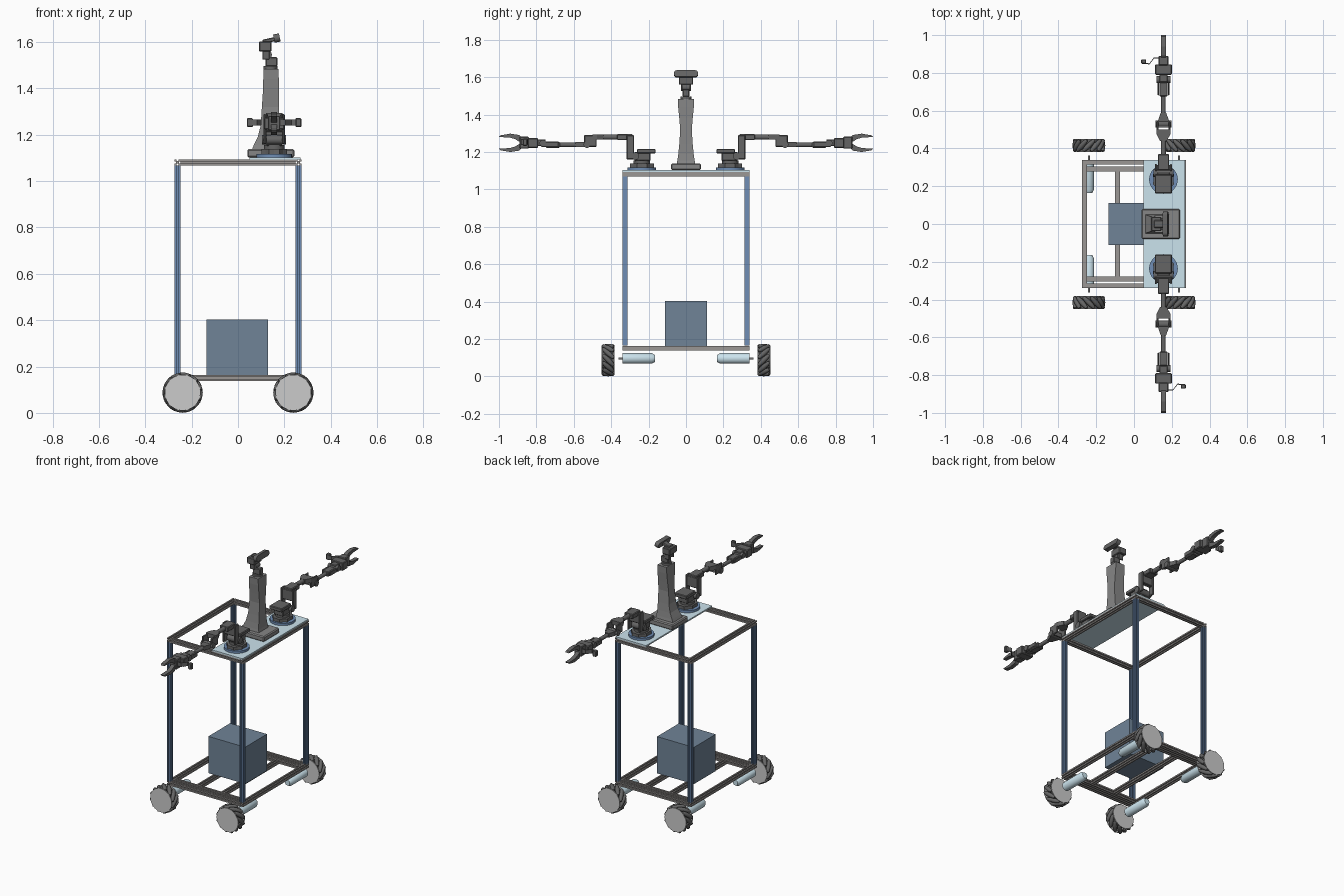
import bpy, bmesh, math
from mathutils import Matrix, Vector

if "Cube" in bpy.data.objects:
    bpy.data.objects.remove(bpy.data.objects["Cube"])


def material(name, r, g, b):
    m = bpy.data.materials.new(name)
    m.diffuse_color = (r, g, b, 1)
    m.use_nodes = True
    m.node_tree.nodes["Principled BSDF"].inputs["Base Color"].default_value = m.diffuse_color
    return m


DARK = material("dark_plastic", .13, .13, .13)
GREY = material("mid_grey", .24, .24, .24)
FRAME = material("frame_grey", .33, .31, .30)
BLUE = material("post_blue", .16, .27, .46)
PALE = material("pale_blue", .60, .77, .85)
NAVY = material("box_navy", .16, .23, .31)
HUB = material("hub_grey", .60, .60, .63)
I = Matrix.Identity(4)


def finish(name, bm, mat, M=I, smooth=False):
    bmesh.ops.recalc_face_normals(bm, faces=bm.faces)
    bm.transform(M)
    me = bpy.data.meshes.new(name)
    bm.to_mesh(me)
    bm.free()
    if smooth:
        me.shade_smooth()
        me.set_sharp_from_angle(angle=0.6)
    me.materials.append(mat)
    ob = bpy.data.objects.new(name, me)
    bpy.context.collection.objects.link(ob)
    return ob


def loft(name, rings, mat, M=I, smooth=False):
    bm = bmesh.new()
    rs = [[bm.verts.new(p) for p in ring] for ring in rings]
    n = len(rs[0])
    for a, b in zip(rs, rs[1:]):
        for i in range(n):
            bm.faces.new((a[i], a[(i + 1) % n], b[(i + 1) % n], b[i]))
    bm.faces.new(rs[0])
    bm.faces.new(rs[-1])
    return finish(name, bm, mat, M, smooth)


def prism(name, pts, axis, a, b, mat, M=I, smooth=False):
    put = {'x': lambda u, v, t: (t, u, v), 'y': lambda u, v, t: (u, t, v), 'z': lambda u, v, t: (u, v, t)}[axis]
    return loft(name, [[put(u, v, t) for u, v in pts] for t in (a, b)], mat, M, smooth)


def box(name, x, y, z, mat, M=I, bevel=.004):
    bm = bmesh.new()
    bmesh.ops.create_cube(bm, size=1)
    for v in bm.verts:
        v.co = [r[0] + (c + .5) * (r[1] - r[0]) for c, r in zip(v.co, (x, y, z))]
    if bevel:
        bmesh.ops.bevel(bm, geom=bm.edges[:], offset=bevel, segments=1, affect='EDGES')
    return finish(name, bm, mat, M)


def turned(name, p, q, profile, mat, M=I, seg=24):
    """Round part along p-q, profile = (fraction along, radius)."""
    p, q = Vector(p), Vector(q)
    rot = (q - p).to_track_quat('Z', 'Y')
    rings = [[p.lerp(q, f) + rot @ Vector((r * math.cos(t), r * math.sin(t), 0))
              for t in (2 * math.pi * i / seg for i in range(seg))] for f, r in profile]
    return loft(name, rings, mat, M, True)


def cyl(name, p, q, r, mat, M=I, seg=24):
    return turned(name, p, q, [(0, r), (1, r)], mat, M, seg)


# Slotted aluminium bars
def bar(name, axis, u, v, a, b, mat):
    h, s, d = .013, .004, .007
    quarter = [(h, -h), (h, -s), (h - d, -s), (h - d, s), (h, s)]
    pts = []
    for k in range(4):
        c, w = round(math.cos(k * math.pi / 2)), round(math.sin(k * math.pi / 2))
        pts += [(u + c * x - w * y, v + w * x + c * y) for x, y in quarter]
    return prism(name, pts, axis, a, b, mat)


PX, PY = .261, .327
for sx in (-1, 1):
    for sy in (-1, 1):
        bar("corner_post", 'z', sx * PX, sy * PY, .165, 1.068, BLUE)
    for z, part in ((.151, "bottom"), (1.081, "top")):
        bar(part + "_cross_bar", 'y', sx * PX, z, -.34, .34, FRAME)
        bar(part + "_side_bar", 'x', sx * PY, z, -.248, .248, FRAME)
    bar("motor_mount_bar", 'x', sx * .292, .151, -.248, .248, FRAME)
    bar("floor_bar", 'y', sx * .088, .151, -.279, .279, FRAME)

# Deck plate and equipment box
box("deck_plate", (.05, .27), (-.34, .34), (1.094, 1.103), PALE, bevel=0)
box("equipment_box", (-.135, .13), (-.112, .112), (.164, .403), NAVY, bevel=0)


# Drive motors and roller wheels
def wheel(sx, sy):
    cx, cz = sx * .239, .0875
    turned("drive_motor", (cx, sy * .165, .096), (cx, sy * .34, .096),
           [(0, .018), (.1, .028), (1, .028)], PALE)
    cyl("motor_shaft", (cx, sy * .34, .096), (cx, sy * .362, .096), .005, HUB, seg=12)
    for y in (.381, .447):
        cyl("wheel_side_plate", (cx, sy * y, cz), (cx, sy * (y + .004), cz), .077, HUB, seg=40)
    cyl("wheel_hub", (cx, sy * .385, cz), (cx, sy * .447, cz), .052, DARK, seg=32)
    for i in range(12):
        t = 2 * math.pi * i / 12
        c = Vector((cx + .073 * math.cos(t), sy * .416, cz + .073 * math.sin(t)))
        tangent = Vector((-math.sin(t), 0, math.cos(t)))
        d = (tangent * (sx * sy) + Vector((0, 1, 0))).normalized() * .042
        turned("wheel_roller", c - d, c + d,
               [(0, .006), (.05, .009), (.28, .0125), (.5, .014), (.72, .0125), (.95, .009), (1, .006)], DARK, seg=12)


for sx in (-1, 1):
    for sy in (-1, 1):
        wheel(sx, sy)

# Head tower: base, waisted column, neck and camera
box("tower_base", (.04, .243), (-.08, .08), (1.103, 1.138), GREY, bevel=.006)
sections = [(1.136, .06, .185, .05), (1.155, .068, .181, .046), (1.19, .085, .178, .041), (1.24, .098, .177, .036),
            (1.32, .103, .177, .031), (1.38, .107, .176, .036), (1.44, .109, .176, .042), (1.483, .11, .175, .044)]
loft("tower_column", [[(a, -w, z), (b, -w, z), (b, w, z), (a, w, z)] for z, a, b, w in sections], GREY)
cyl("neck_turntable", (.14, 0, 1.483), (.14, 0, 1.497), .03, DARK)
box("neck_pan_servo", (.118, .17), (-.018, .018), (1.495, 1.535), DARK)
for s in (-1, 1):
    box("neck_bracket", (.105, .135), (s * .022 - .004, s * .022 + .004), (1.525, 1.59), DARK, bevel=.002)
cyl("neck_joint", (.128, -.022, 1.545), (.128, .022, 1.545), .018, DARK)
box("head_tilt_servo", (.09, .145), (-.038, .038), (1.56, 1.603), DARK)
arc = [(s * .047 + .018 * math.cos(t), .018 * math.sin(t)) for s, a0 in ((1, -90), (-1, 90))
       for t in (math.radians(a0 + 18 * i) for i in range(11))]
tilt = Matrix.Translation((.147, 0, 1.613)) @ Matrix.Rotation(math.radians(-12), 4, 'Y')
prism("camera_bar", arc, 'x', .008, .034, DARK, tilt, True)
box("camera_mount", (-.042, .02), (-.02, .02), (-.012, .006), DARK, tilt)


# Arm, drawn for the +y side with x measured from the arm centre line
def arm(M):
    cyl("arm_mount_ring", (0, .236, 1.103), (0, .236, 1.118), .076, BLUE, M, 32)
    pts = [(.06 * math.cos(t) * k, .236 + .07 * math.sin(t) * k) for t, k in
           ((2 * math.pi * i / 16, 1 if i % 2 else .88) for i in range(16))]
    prism("arm_base", pts, 'z', 1.118, 1.138, DARK, M)
    cyl("arm_turntable", (0, .236, 1.138), (0, .236, 1.155), .044, DARK, M)
    box("shoulder_servo", (-.034, .034), (.19, .275), (1.152, 1.2), DARK, M)
    box("shoulder_cap", (-.045, .045), (.162, .262), (1.192, 1.216), DARK, M)
    cyl("shoulder_axle", (-.052, .27, 1.178), (.052, .27, 1.178), .02, DARK, M)
    for s in (-1, 1):
        box("upper_arm_plate", (s * .04 - .006, s * .04 + .006), (.278, .318), (1.16, 1.29), DARK, M)
        box("elbow_fork", (s * .031 - .005, s * .031 + .005), (.478, .545), (1.228, 1.29), DARK, M)
        box("wrist_fork", (s * .027 - .004, s * .027 + .004), (.68, .775), (1.226, 1.256), DARK, M)
    box("upper_arm_web", (-.04, .04), (.284, .312), (1.215, 1.285), DARK, M)
    box("upper_arm_bend", (-.03, .03), (.285, .37), (1.264, 1.295), DARK, M)
    cyl("upper_arm_tube", (0, .36, 1.28), (0, .46, 1.28), .014, DARK, M, 16)
    prism("elbow_bracket", [(-.018, .44), (.018, .44), (.036, .475), (.036, .5), (-.036, .5), (-.036, .475)],
          'z', 1.266, 1.294, DARK, M)
    cyl("elbow_axle", (-.042, .53, 1.24), (.042, .53, 1.24), .018, DARK, M)
    prism("forearm_bracket", [(-.03, .51), (.03, .51), (.03, .545), (.014, .59), (-.014, .59), (-.03, .545)],
          'z', 1.226, 1.253, DARK, M)
    cyl("forearm_tube", (0, .58, 1.238), (0, .69, 1.238), .012, DARK, M, 16)
    box("forearm_servo", (-.022, .022), (.675, .75), (1.222, 1.254), DARK, M)
    cyl("wrist_axle", (-.036, .765, 1.247), (.036, .765, 1.247), .018, DARK, M)
    box("wrist_link", (-.022, .022), (.75, .805), (1.232, 1.268), DARK, M)
    box("wrist_servo", (-.044, .044), (.79, .845), (1.222, 1.274), DARK, M)
    box("gripper_body", (-.026, .026), (.84, .89), (1.218, 1.282), DARK, M)
    # Two curved fingers
    finger = [(.86, 1.262), (.893, 1.291), (.94, 1.298), (.992, 1.289), (1.0, 1.28), (.94, 1.277), (.912, 1.268), (.89, 1.254)]
    for s in (-1, 1):
        prism("gripper_finger", [(y, 1.249 + s * (z - 1.249)) for y, z in finger], 'x', -.013, .013, DARK, M)
    # Bent side bracket with a small camera
    path = [(-.02, .882), (-.05, .882), (-.075, .85), (-.112, .858)]
    strip = path + [(x, y - .006) for x, y in reversed(path)]
    prism("wrist_camera_bracket", strip, 'z', 1.24, 1.266, DARK, M)
    box("wrist_camera", (-.118, -.092), (.848, .872), (1.233, 1.272), DARK, M)


place = Matrix.Translation((.156, 0, 0))
arm(place)
arm(place @ Matrix.Rotation(math.pi, 4, 'Z'))
